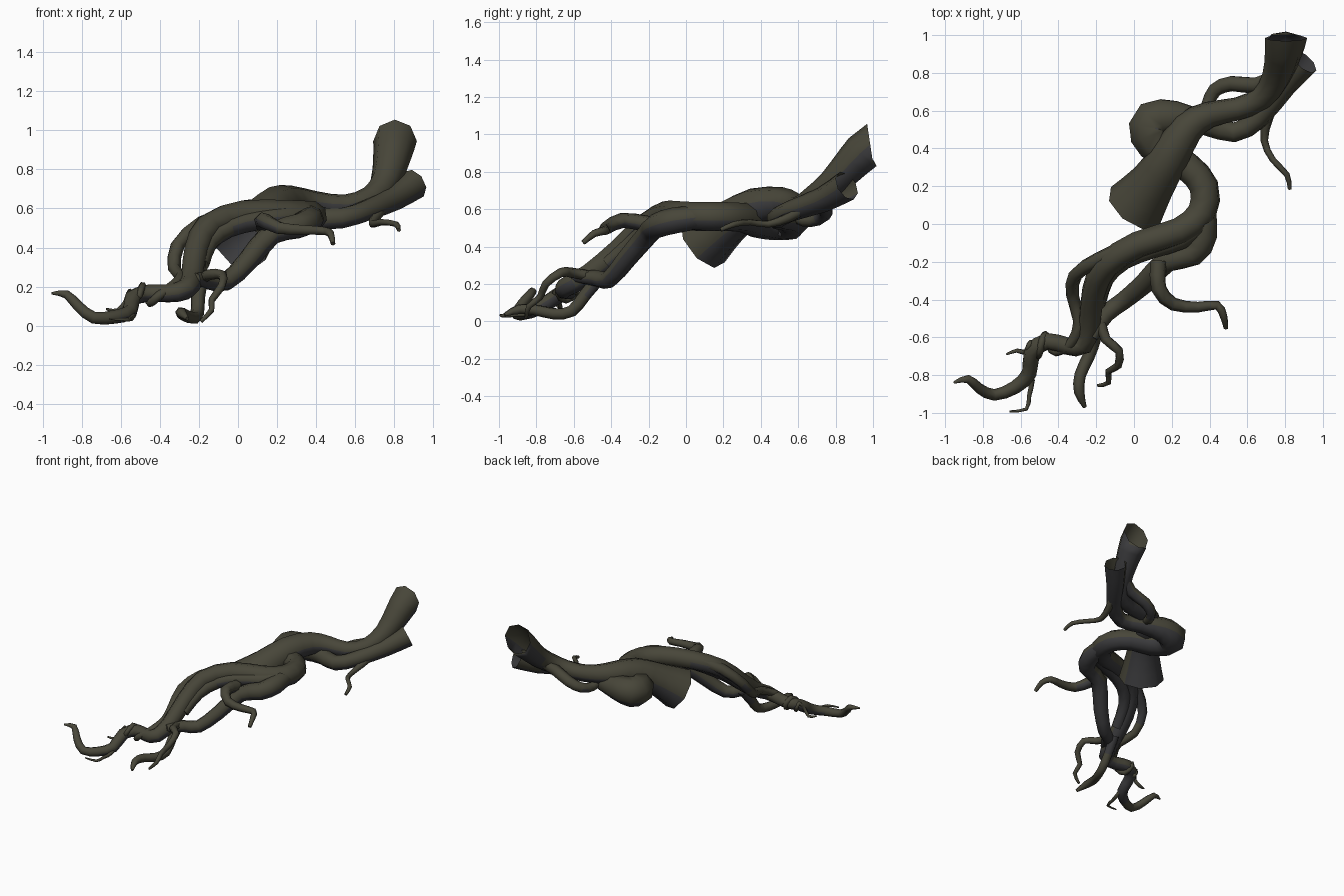
import bpy, bmesh, math
from mathutils import Vector


def mat(name, rgb):
    m = bpy.data.materials.new(name)
    m.diffuse_color = (*rgb, 1)
    return m


BARK = mat("olive bark", (0.064, 0.061, 0.041))
UNDER = mat("grey underside", (0.046, 0.046, 0.049))


def smooth_path(pts, steps):
    """Catmull-Rom through (x, y, z, radius) points."""
    p = [Vector(q) for q in pts]
    p = [p[0] * 2 - p[1]] + p + [p[-1] * 2 - p[-2]]
    out = []
    for i in range(1, len(p) - 2):
        a, b, c, d = p[i - 1:i + 3]
        for s in range(steps):
            t = s / steps
            out.append(0.5 * (2 * b + (c - a) * t + (2 * a - 5 * b + 4 * c - d) * t * t
                              + (3 * b - a - 3 * c + d) * t ** 3))
    return out + [p[-2]]


def root(name, pts, sides=8, steps=2, start_dir=None, close_tip=True):
    """Tapered tube along a path; the start stays open, the tip may be closed."""
    path = smooth_path(pts, steps)
    pos = [q.to_3d() for q in path]
    bm = bmesh.new()
    rings, u, old = [], None, None
    for i, q in enumerate(path):
        t = (pos[min(i + 1, len(pos) - 1)] - pos[max(i - 1, 0)]).normalized()
        if i == 0 and start_dir:
            t = Vector(start_dir).normalized()
        if u is None:
            u = t.orthogonal().normalized()
        else:
            u = old.rotation_difference(t) @ u
        u = (u - t * u.dot(t)).normalized()
        v, old = t.cross(u), t
        rings.append([bm.verts.new(pos[i] + q[3] * (u * math.cos(a) + v * math.sin(a)))
                      for a in (2 * math.pi * k / sides for k in range(sides))])
    for i, (a, b) in enumerate(zip(rings, rings[1:])):
        for k in range(sides):
            f = bm.faces.new((a[k], a[(k + 1) % sides], b[(k + 1) % sides], b[k]))
            f.smooth = True
            f.normal_update()
            # thick roots are grey underneath
            f.material_index = int(f.normal.z < -0.2 and path[i][3] > 0.036)
    if close_tip:
        bm.faces.new(rings[-1])
    me = bpy.data.meshes.new(name)
    bm.to_mesh(me)
    bm.free()
    me.materials.append(BARK)
    me.materials.append(UNDER)
    ob = bpy.data.objects.new(name, me)
    bpy.context.collection.objects.link(ob)
    return ob


# upper trunk: open end at the back right to the flared open end in the middle
root("upper_trunk", [
    (0.805, 0.985, 0.945, 0.112), (0.79, 0.90, 0.86, 0.098), (0.755, 0.78, 0.735, 0.078),
    (0.68, 0.67, 0.65, 0.066), (0.55, 0.61, 0.61, 0.062), (0.40, 0.58, 0.62, 0.07),
    (0.285, 0.51, 0.63, 0.088), (0.19, 0.36, 0.61, 0.105), (0.10, 0.22, 0.525, 0.125),
    (0.005, 0.09, 0.425, 0.166)],
    start_dir=(0, -1, -0.15), close_tip=False)

# looping root: second open end, hairpin under the trunk, then down to the long front tip
root("looping_root", [
    (0.90, 0.86, 0.725, 0.082), (0.79, 0.73, 0.65, 0.068), (0.66, 0.56, 0.59, 0.056),
    (0.53, 0.485, 0.55, 0.056), (0.38, 0.53, 0.55, 0.065), (0.22, 0.565, 0.555, 0.092),
    (0.10, 0.55, 0.545, 0.112), (0.085, 0.47, 0.54, 0.11), (0.16, 0.375, 0.54, 0.092),
    (0.28, 0.305, 0.555, 0.08), (0.37, 0.20, 0.56, 0.08), (0.36, 0.06, 0.56, 0.08),
    (0.24, -0.04, 0.57, 0.075), (0.02, -0.11, 0.57, 0.072), (-0.15, -0.22, 0.51, 0.068),
    (-0.215, -0.36, 0.38, 0.064), (-0.235, -0.52, 0.25, 0.06), (-0.27, -0.64, 0.185, 0.055),
    (-0.36, -0.645, 0.165, 0.048), (-0.46, -0.62, 0.165, 0.046), (-0.54, -0.68, 0.14, 0.044),
    (-0.555, -0.79, 0.07, 0.04), (-0.63, -0.865, 0.045, 0.036), (-0.74, -0.905, 0.04, 0.031),
    (-0.82, -0.87, 0.10, 0.028), (-0.88, -0.82, 0.16, 0.022), (-0.955, -0.84, 0.165, 0.006)])

# lower branch splitting off the loop and dipping beneath it
root("lower_branch", [
    (0.37, 0.10, 0.56, 0.06), (0.37, -0.06, 0.54, 0.07), (0.31, -0.16, 0.51, 0.066),
    (0.17, -0.20, 0.47, 0.06), (0.05, -0.32, 0.33, 0.054), (-0.06, -0.41, 0.225, 0.048),
    (-0.15, -0.48, 0.23, 0.045), (-0.22, -0.60, 0.24, 0.03)])

# strand running along the front of the loop and merging into it
root("middle_strand", [
    (0.36, 0.0, 0.57, 0.05), (0.25, -0.08, 0.555, 0.054), (0.10, -0.13, 0.54, 0.052),
    (-0.05, -0.19, 0.50, 0.05), (-0.15, -0.29, 0.42, 0.046), (-0.19, -0.42, 0.31, 0.042)])

# left strand bowing out and twining round the front root
root("left_strand", [
    (-0.02, -0.11, 0.58, 0.04), (-0.19, -0.19, 0.52, 0.042), (-0.31, -0.27, 0.41, 0.038),
    (-0.325, -0.38, 0.29, 0.034), (-0.29, -0.52, 0.25, 0.032), (-0.33, -0.63, 0.205, 0.028),
    (-0.41, -0.68, 0.15, 0.023), (-0.45, -0.64, 0.115, 0.022), (-0.47, -0.585, 0.155, 0.02),
    (-0.49, -0.63, 0.205, 0.019), (-0.505, -0.70, 0.155, 0.018), (-0.535, -0.63, 0.12, 0.017),
    (-0.555, -0.64, 0.175, 0.015), (-0.575, -0.68, 0.12, 0.014), (-0.62, -0.67, 0.075, 0.012),
    (-0.675, -0.69, 0.085, 0.006)], sides=6)

# short bridge behind the upper trunk
root("back_bridge", [
    (0.77, 0.79, 0.72, 0.04), (0.65, 0.735, 0.645, 0.044), (0.52, 0.745, 0.59, 0.042),
    (0.43, 0.71, 0.55, 0.038), (0.39, 0.63, 0.54, 0.034), (0.37, 0.57, 0.57, 0.03)], sides=7)

# thin hanging and ground rootlets
rootlets = {
    "back_right_rootlet": [
        (0.76, 0.68, 0.63, 0.03), (0.71, 0.56, 0.56, 0.028), (0.69, 0.44, 0.52, 0.02),
        (0.735, 0.34, 0.53, 0.017), (0.81, 0.26, 0.52, 0.016), (0.825, 0.185, 0.49, 0.011)],
    "right_rootlet": [
        (0.13, -0.20, 0.52, 0.045), (0.13, -0.34, 0.54, 0.042), (0.21, -0.425, 0.50, 0.035),
        (0.34, -0.44, 0.49, 0.028), (0.44, -0.43, 0.485, 0.024), (0.475, -0.49, 0.47, 0.02),
        (0.487, -0.55, 0.42, 0.013)],
    "front_rootlet": [
        (-0.19, -0.45, 0.25, 0.04), (-0.205, -0.54, 0.14, 0.036), (-0.21, -0.61, 0.055, 0.035),
        (-0.24, -0.70, 0.04, 0.033), (-0.285, -0.80, 0.06, 0.031), (-0.29, -0.89, 0.065, 0.028),
        (-0.26, -0.97, 0.035, 0.01)],
    "inner_rootlet": [
        (-0.18, -0.50, 0.24, 0.03), (-0.15, -0.61, 0.26, 0.028), (-0.08, -0.67, 0.26, 0.025),
        (-0.085, -0.75, 0.20, 0.021), (-0.135, -0.78, 0.13, 0.018), (-0.135, -0.84, 0.08, 0.015),
        (-0.19, -0.855, 0.02, 0.009)],
    "tip_rootlet": [
        (-0.55, -0.74, 0.10, 0.018), (-0.54, -0.83, 0.045, 0.015), (-0.555, -0.91, 0.035, 0.012),
        (-0.57, -0.98, 0.03, 0.010), (-0.66, -0.992, 0.035, 0.005)],
}
for name, pts in rootlets.items():
    root(name, pts, sides=6)
